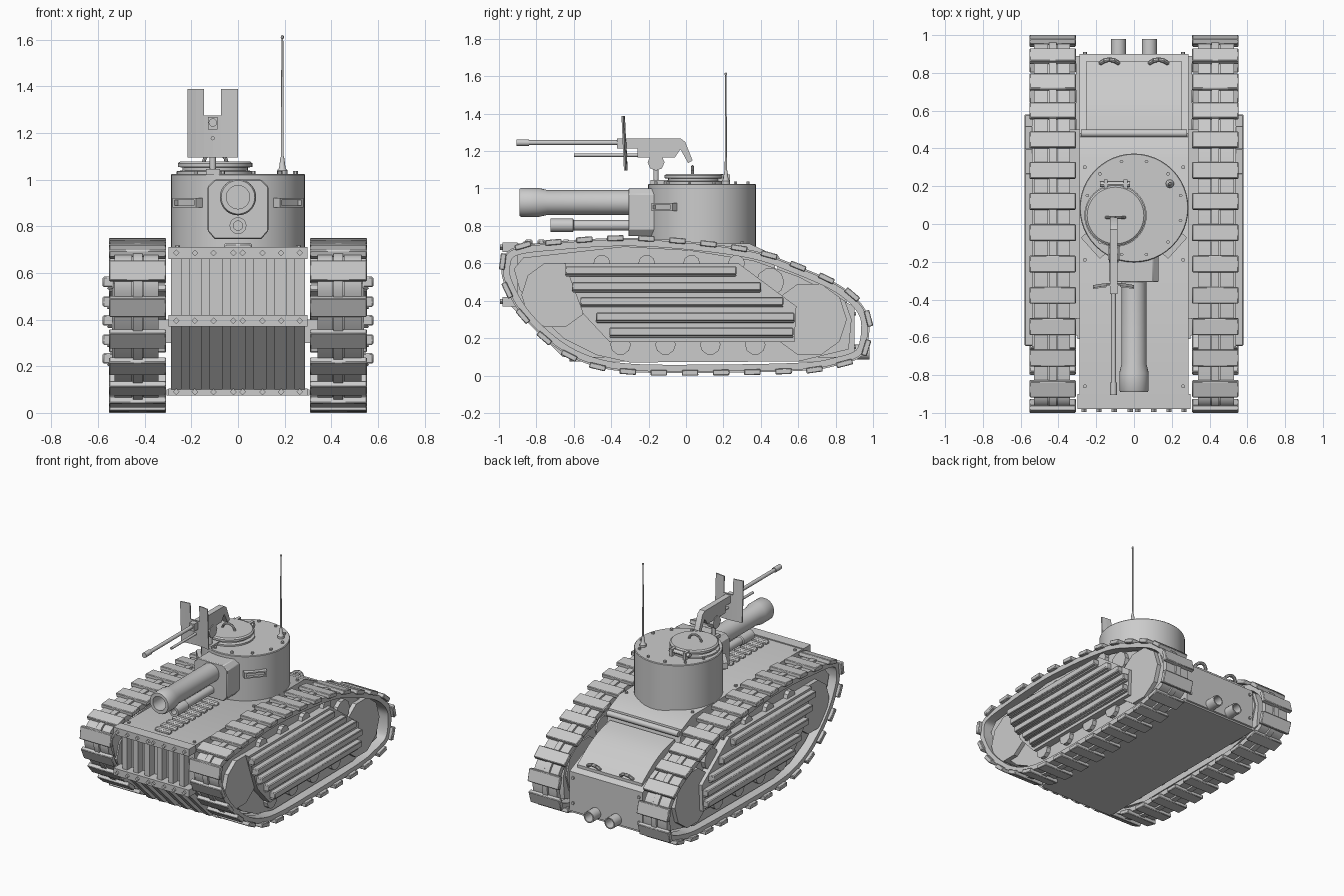
import bpy, bmesh, math
from mathutils import Vector, Matrix

if "Cube" in bpy.data.objects:
    bpy.data.objects.remove(bpy.data.objects["Cube"])

def finish(name, bm, mirror=False, bevel=0, angle=35):
    bmesh.ops.remove_doubles(bm, verts=bm.verts, dist=1e-5)
    bmesh.ops.recalc_face_normals(bm, faces=bm.faces)
    me = bpy.data.meshes.new(name)
    bm.to_mesh(me)
    bm.free()
    ob = bpy.data.objects.new(name, me)
    bpy.context.collection.objects.link(ob)
    bpy.ops.object.select_all(action='DESELECT')
    ob.select_set(True)
    bpy.context.view_layer.objects.active = ob
    bpy.ops.object.shade_smooth_by_angle(angle=math.radians(angle))
    if bevel:
        m = ob.modifiers.new("bevel", 'BEVEL')
        m.width, m.segments, m.limit_method = bevel, 1, 'ANGLE'
    if mirror:
        ob.modifiers.new("mirror", 'MIRROR')
    return ob

def box(bm, x0, x1, y0, y1, z0, z1, mat=Matrix()):
    m = Matrix.Translation(((x0+x1)/2, (y0+y1)/2, (z0+z1)/2)) @ Matrix.Diagonal((x1-x0, y1-y0, z1-z0, 1))
    bmesh.ops.create_cube(bm, size=1, matrix=mat @ m)

def prism(bm, pts, f0, f1, axis='X'):
    put = {'X': lambda a, b, f: (f, a, b), 'Y': lambda a, b, f: (a, f, b)}[axis]
    lo = [bm.verts.new(put(a, b, f0)) for a, b in pts]
    hi = [bm.verts.new(put(a, b, f1)) for a, b in pts]
    bm.faces.new(lo)
    bm.faces.new(hi[::-1])
    for i in range(len(pts)):
        j = (i+1) % len(pts)
        bm.faces.new((lo[i], lo[j], hi[j], hi[i]))

def lathe(bm, prof, origin, axis=(0, 0, 1), n=32):
    m = Matrix.Translation(origin) @ Vector(axis).to_track_quat('Z', 'Y').to_matrix().to_4x4()
    rings = []
    for r, h in prof:
        if r == 0:
            rings.append([bm.verts.new(m @ Vector((0, 0, h)))] * n)
        else:
            rings.append([bm.verts.new(m @ Vector((r*math.cos(2*math.pi*i/n), r*math.sin(2*math.pi*i/n), h))) for i in range(n)])
    for a, b in zip(rings, rings[1:]):
        for i in range(n):
            j = (i+1) % n
            bm.faces.new(list(dict.fromkeys((a[i], a[j], b[j], b[i]))))

def rod(bm, p, q, r, n=12):
    d = Vector(q) - Vector(p)
    lathe(bm, [(0, 0), (r, 0), (r, d.length), (0, d.length)], p, d, n)

def handle(bm, x, y, z, w, dy, h, r):
    pts = [(x+w*math.cos(t*math.pi/6), y+dy*math.sin(t*math.pi/6), z+h*math.sin(t*math.pi/6)) for t in range(7)]
    for p, q in zip(pts, pts[1:]):
        rod(bm, p, q, r, 8)

# track path: closed smooth loop in (y, z)
ctrl = [Vector(p) for p in [(-.94, .69), (-.68, .73), (-.33, .75), (.02, .73), (.37, .68), (.6, .6), (.82, .5),
        (.95, .39), (.995, .27), (.955, .1), (.79, .035), (.6, .01), (.1, .0), (-.3, .005), (-.52, .045),
        (-.7, .135), (-.87, .29), (-.965, .44), (-1.0, .57)]]
path = []
N = len(ctrl)
for i in range(N):
    a, b, c, d = (ctrl[(i+k-1) % N] for k in range(4))
    for s in range(6):
        t = s/6
        path.append(.5*(2*b + (c-a)*t + (2*a-5*b+4*c-d)*t*t + (3*b-a-3*c+d)*t**3))
M = len(path)
tang = [(path[(i+1) % M] - path[i-1]).normalized() for i in range(M)]
inset = lambda k: [path[i] + Vector((tang[i].y, -tang[i].x))*k for i in range(M)]

# belt and raised centre guide
def ring(bm, k0, k1, x0, x1):
    vs = [[bm.verts.new((x, p.x, p.y)) for p in inset(k)] for k, x in ((k0, x0), (k0, x1), (k1, x1), (k1, x0))]
    for q in range(4):
        for i in range(M):
            j = (i+1) % M
            bm.faces.new((vs[q][i], vs[q][j], vs[(q+1) % 4][j], vs[(q+1) % 4][i]))
bm = bmesh.new()
ring(bm, .022, .058, .34, .405)
ring(bm, .022, .058, .455, .53)
ring(bm, .04, .055, .40, .46)
ring(bm, .014, .05, .41, .45)
finish("track_belt", bm, True)

# track shoes spaced evenly along the loop
lens = [(path[(i+1) % M]-path[i]).length for i in range(M)]
count, i, acc = 28, 0, 0
bm = bmesh.new()
for k in range(count):
    target = sum(lens)*(k+.4)/count
    while acc + lens[i] < target:
        acc += lens[i]
        i += 1
    p = path[i].lerp(path[(i+1) % M], (target-acc)/lens[i])
    m = Matrix.Translation((0, p.x, p.y)) @ Matrix.Rotation(math.atan2(tang[i].y, tang[i].x), 4, 'X')
    box(bm, .308, .553, -.044, .044, -.03, .0, m)
finish("track_shoes", bm, True, .004)

# side frame inside each track
bm = bmesh.new()
prism(bm, [(-.92, .57), (-.87, .63), (-.33, .69), (.02, .67), (.36, .615), (.6, .53), (.85, .4), (.885, .3),
           (.87, .14), (.6, .075), (-.3, .07), (-.48, .11), (-.65, .195), (-.8, .335), (-.89, .46)], .35, .485)
box(bm, .27, .36, -.5, .5, .3, .4)
finish("side_frame", bm, True)

# wheels
bm = bmesh.new()
for y, z, r, n in [(-.70, .43, .18, 10), (.66, .3, .2, 10), (.45, .5, .075, 10)] + \
        [(-.45+.24*k, .6, .045, 10) for k in range(4)] + [(-.35+.24*k, .165, .055, 10) for k in range(4)]:
    rod(bm, (.34, y, z), (.515, y, z), r, n)
finish("wheels", bm, True)

# slanted side panel and louvres
bm = bmesh.new()
prism(bm, [(-.65, .6), (.28, .6), (.59, .37), (.58, .18), (-.41, .18), (-.55, .33)], .48, .54)
finish("side_panel", bm, True)
bm = bmesh.new()
for y0, y1, z in [(-.645, .27, .56), (-.61, .4, .475), (-.565, .52, .395), (-.48, .58, .312), (-.41, .575, .232)]:
    box(bm, .535, .58, y0, y1, z-.02, z+.024)
    box(bm, .535, .562, y0, y1, z-.03, z-.02)
finish("side_louvres", bm, True, .005)

# hull
bm = bmesh.new()
prism(bm, [(-.93, .705), (.34, .705), (.46, .65), (.48, .56), (.87, .385), (.9, .37), (.9, .09), (.87, .08), (-.59, .08),
           (-.9, .39), (-.9, .66), (-.93, .66)], -.288, .288)
box(bm, -.306, .306, -.59, .89, .075, .1)
finish("hull", bm)

# curved engine cover
bm = bmesh.new()
arc = [(.49+.37*t/10, .585-.175*t/10+.035*math.sin(math.pi*t/10)) for t in range(11)]
prism(bm, arc + [(.86, .36), (.49, .36)], -.255, .255)
finish("engine_cover", bm)
bm = bmesh.new()
rod(bm, (-.28, .48, .625), (.28, .48, .625), .02)
for x in (-.13, .13):
    handle(bm, x, .84, .4, .05, .03, .045, .012)
finish("deck_rail_and_hooks", bm)

# exhausts
bm = bmesh.new()
lathe(bm, [(0, 0), (.04, 0), (.04, .1), (.032, .1), (.032, .02), (0, .02)], (.082, .88, .125), (0, 1, 0), 20)
finish("exhaust", bm, True)

# front grille: bolted bars and bent fins
bm = bmesh.new()
for z0, z1, y in [(.66, .712, -.98), (.37, .42, -.98), (.075, .105, -.61)]:
    box(bm, -.298, .298, y, y+.08, z0, z1)
    for x in (-.265, -.185, -.105, -.02, .02, .105, .185, .265):
        rod(bm, (x, y-.014, (z0+z1)/2), (x, y, (z0+z1)/2), .014, 4)
finish("grille_bars", bm)
bm = bmesh.new()
for x in (-.225, -.138, -.05, .05, .138, .225):
    prism(bm, [(-.955, .67), (-.955, .39), (-.66, .1), (-.59, .1), (-.89, .4), (-.89, .67)], x-.019, x+.019)
finish("grille_fins", bm)

# deck ribs under the gun and deck bolts
bm = bmesh.new()
for k in range(9):
    y = -.84 + k*.066
    box(bm, -.06, .06, y-.02, y+.02, .70, .728)
finish("deck_ribs", bm, False, .008)
bm = bmesh.new()
for x in (-.26, .26):
    for y in (-.86, -.19, .3):
        rod(bm, (x, y, .70), (x, y, .717), .011, 6)
    for z in (.15, .33):
        rod(bm, (x, .89, z), (x, .91, z), .011, 6)
finish("hull_bolts", bm)

# turret
bm = bmesh.new()
lathe(bm, [(0, .66), (.288, .66), (.288, 1.02), (.284, 1.025), (0, 1.025)], (0, .085, 0), n=48)
finish("turret", bm)
bm = bmesh.new()
for k in range(12):
    a = 2*math.pi*(k+.5)/12
    x, y = .255*math.cos(a), .085+.255*math.sin(a)
    rod(bm, (x, y, 1.02), (x, y, 1.038), .01, 6)
finish("turret_bolts", bm)

# vision slots
bm = bmesh.new()
m = Matrix.Translation((.205, -.105, .9)) @ Matrix.Rotation(math.radians(48), 4, 'Z')
for z in (-.02, .012):
    box(bm, -.075, .075, -.035, .07, z, z+.009, m)
for x in (-.075, .063):
    box(bm, x, x+.012, -.035, .07, -.02, .021, m)
box(bm, -.07, .07, -.015, .07, -.015, .015, m)
finish("vision_slot", bm, True)

# mantlet
bm = bmesh.new()
prism(bm, [(-.13, .78), (-.1, .745), (.1, .745), (.13, .78), (.13, .97), (.1, 1.0), (-.1, 1.0), (-.13, .97)], -.308, -.08, 'Y')
finish("mantlet", bm, False, .004)

# main gun and lower gun
bm = bmesh.new()
lathe(bm, [(0, .25), (.066, .25), (.066, .74), (.078, .79), (.078, .88), (.072, .89), (.05, .89), (.05, .7), (0, .7)], (0, 0, .925), (0, -1, 0), 32)
finish("main_gun", bm)
bm = bmesh.new()
lathe(bm, [(0, .25), (.028, .25), (.028, .6), (.036, .605), (.036, .725), (.02, .725), (.02, .66), (0, .66)], (0, 0, .803), (0, -1, 0), 24)
finish("lower_gun", bm)

# cupola with hatch, hinge and handle
bm = bmesh.new()
lathe(bm, [(0, 1.02), (.165, 1.02), (.165, 1.036), (.14, 1.04), (.14, 1.052), (.16, 1.055), (.16, 1.07), (.15, 1.078), (0, 1.078)], (-.098, .045, 0), n=40)
rod(bm, (-.18, .21, 1.055), (-.02, .21, 1.055), .014)
for x in (-.16, -.055):
    box(bm, x, x+.02, .14, .235, 1.025, 1.075)
handle(bm, -.098, .035, 1.072, .05, 0, .045, .008)
finish("cupola_hatch", bm, angle=30)

# machine gun
X = -.108
bm = bmesh.new()
rod(bm, (X, -.3, 1.245), (X, -.84, 1.245), .013)
rod(bm, (X, -.84, 1.245), (X, -.905, 1.245), .018)
rod(bm, (X, -.2, 1.178), (X, -.6, 1.178), .009)
prism(bm, [(-.37, 1.215), (-.37, 1.268), (-.03, 1.268), (-.005, 1.25), (.035, 1.15), (.012, 1.135), (-.03, 1.21),
           (-.06, 1.165), (-.26, 1.165), (-.26, 1.215)], X-.02, X+.02)
rod(bm, (X-.025, -.16, 1.14), (X+.025, -.16, 1.14), .045, 8)
rod(bm, (X, -.16, 1.02), (X, -.16, 1.12), .014)
box(bm, X-.03, X+.03, -.19, -.09, 1.02, 1.045)
finish("machine_gun", bm)

# notched curved gun shield
bm = bmesh.new()
xs = [-.216, -.18, -.145, -.108, -.073, -.036, 0]
for k, (a, b) in enumerate(zip(xs, xs[1:])):
    box(bm, a, b, -.332, -.324, 1.095, 1.275)
    if k not in (2, 3):
        box(bm, a, b, -.332, -.324, 1.275, 1.388)
for v in bm.verts:
    v.co.y -= .012*((v.co.x-X)/.108)**2 + .005*(v.co.z-1.275)/.11 - .004
finish("gun_shield", bm)

# antenna
bm = bmesh.new()
lathe(bm, [(0, 1.02), (.022, 1.02), (.022, 1.04), (.014, 1.05), (.009, 1.09), (.006, 1.1), (.004, 1.605), (.007, 1.607), (.006, 1.617), (0, 1.62)], (.19, .213, 0), n=12)
finish("antenna", bm)
